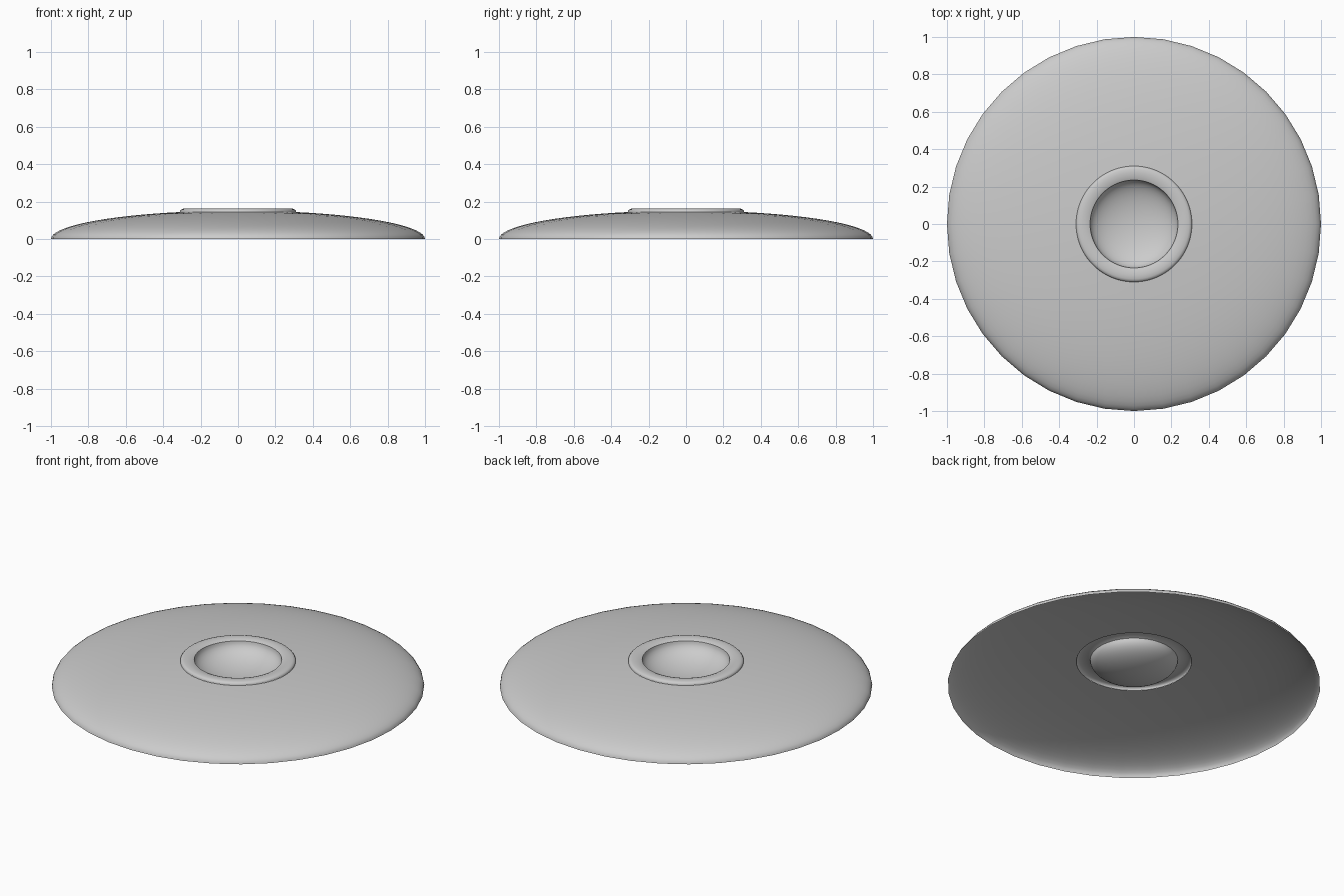
import bpy, bmesh, math

if "Cube" in bpy.data.objects:
    bpy.data.objects.remove(bpy.data.objects["Cube"])

SEG = 40

def lathe(name, profile, seg=SEG):
    """Revolve an (r, z) profile about the z axis; r = 0 becomes a pole."""
    bm = bmesh.new()
    rings = []
    for r, z in profile:
        if r == 0:
            rings.append([bm.verts.new((0, 0, z))] * seg)
        else:
            rings.append([bm.verts.new((r * math.cos(2 * math.pi * i / seg),
                                        r * math.sin(2 * math.pi * i / seg), z))
                          for i in range(seg)])
    for outer, inner in zip(rings, rings[1:]):
        for i in range(seg):
            j = (i + 1) % seg
            quad = [outer[i], outer[j], inner[j], inner[i]]
            bm.faces.new(list(dict.fromkeys(quad)))
    mesh = bpy.data.meshes.new(name)
    bm.to_mesh(mesh)
    bm.free()
    obj = bpy.data.objects.new(name, mesh)
    bpy.context.collection.objects.link(obj)
    bpy.context.view_layer.objects.active = obj
    obj.select_set(True)
    bpy.ops.object.shade_smooth_by_angle(angle=math.radians(40))
    obj.select_set(False)
    return obj

# Open domed shell: shallow elliptical arc from the rim up to the collar
start, R_COLLAR, H = 0.0, 0.31, 0.152
end = math.acos(R_COLLAR)
dome = [(math.cos(end * i / 16), H * math.sin(end * i / 16)) for i in range(17)]
lathe("domed_shell", dome)

# Raised collar around the centre
collar = [(0.31, 0.145), (0.309, 0.152), (0.304, 0.158), (0.294, 0.162),
          (0.275, 0.163), (0.25, 0.161), (0.235, 0.155)]
lathe("collar", collar, 80)

# Sunken bowl
DEPTH = 0.10
bowl = [(0.235 * math.cos(math.pi / 2 * i / 12),
         0.155 - DEPTH * math.sin(math.pi / 2 * i / 12)) for i in range(12)]
bowl.append((0, 0.155 - DEPTH))
lathe("centre_bowl", bowl, 80)
